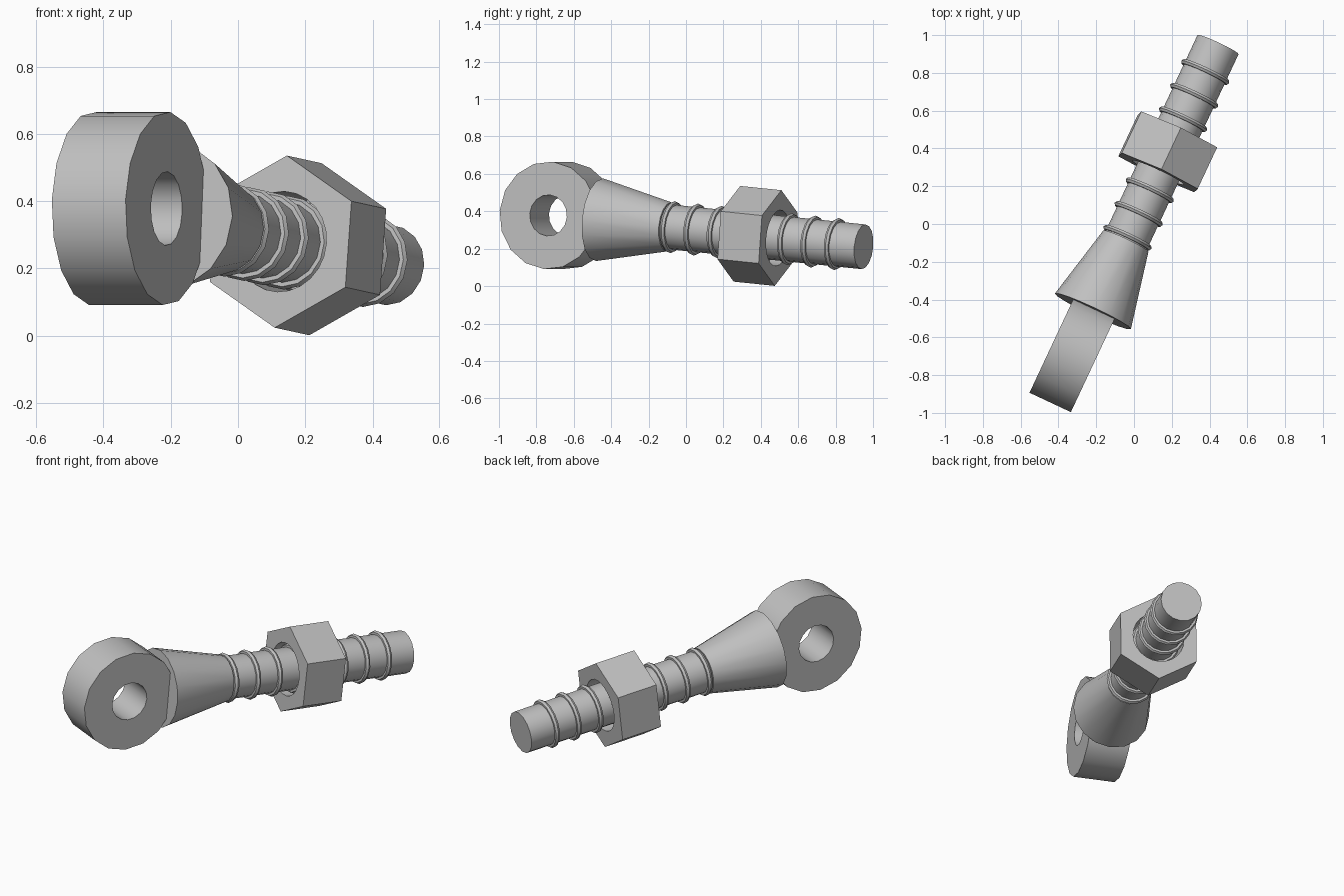
import bpy, bmesh, math
from mathutils import Matrix, Vector

cube = bpy.data.objects.get("Cube")
if cube:
    bpy.data.objects.remove(cube, do_unlink=True)

steel = bpy.data.materials.new("plain_grey_steel")
steel.use_nodes = True
GREY = (0.53, 0.53, 0.53, 1)
steel.diffuse_color = GREY
steel.node_tree.nodes["Principled BSDF"].inputs["Base Color"].default_value = GREY

# Bolt frame: origin in the eye, local Z along the shank, local X across the eye
EYE_CENTRE = Vector((-0.322, -0.685, 0.378))
SHANK_END = Vector((0.445, 0.95, 0.21))
axis = (SHANK_END - EYE_CENTRE).normalized()
side = Vector((axis.y, -axis.x, 0)).normalized()
down = axis.cross(side)
FRAME = Matrix.Translation(EYE_CENTRE) @ Matrix((side, down, axis)).transposed().to_4x4()
LENGTH = (SHANK_END - EYE_CENTRE).length


def lathe(name, profile, sides=16, closed=False, turn=Matrix.Identity(4)):
    """Spin (radius, z) points about Z; a radius may be a function of angle."""
    bm = bmesh.new()
    rings = []
    for radius, z in profile:
        ring = []
        for i in range(sides):
            a = math.tau * i / sides
            r = radius(a) if callable(radius) else radius
            ring.append(bm.verts.new((r * math.cos(a), r * math.sin(a), z)))
        rings.append(ring)
    pairs = list(zip(rings, rings[1:]))
    if closed:
        pairs.append((rings[-1], rings[0]))
    else:
        bm.faces.new(rings[0])
        bm.faces.new(rings[-1])
    for low, high in pairs:
        for i in range(sides):
            j = (i + 1) % sides
            bm.faces.new((low[i], low[j], high[j], high[i]))
    bmesh.ops.recalc_face_normals(bm, faces=bm.faces)
    mesh = bpy.data.meshes.new(name)
    bm.to_mesh(mesh)
    bm.free()
    mesh.materials.append(steel)
    obj = bpy.data.objects.new(name, mesh)
    bpy.context.collection.objects.link(obj)
    obj.matrix_world = FRAME @ turn
    bpy.ops.object.select_all(action='DESELECT')
    obj.select_set(True)
    bpy.context.view_layer.objects.active = obj
    bpy.ops.object.shade_smooth_by_angle(angle=math.radians(30))
    return obj


def tube(outer, inner, start, end):
    return [(outer, start), (outer, end), (inner, end), (inner, start)]


def hexagon(a):
    """Radius of a hexagon with corners at multiples of 60 degrees."""
    sector = math.pi / 3
    return 0.257 * math.cos(sector / 2) / math.cos(a % sector - sector / 2)


# Eye with its cross hole
lathe("eye_ring", tube(0.288, 0.11, -0.121, 0.121), closed=True,
      turn=Matrix.Rotation(math.pi / 2, 4, 'Y'))

# Tapered neck and round shank
lathe("tapered_neck", [(0.222, 0.247), (0.132, 0.66)])
lathe("shank", [(0.12, 0.5), (0.12, LENGTH)])

# Raised thread bands along the shank
for k in range(8):
    z = 0.68 + 0.139 * k
    section = [(0.125 + 0.015 * math.cos(t), z + 0.015 * math.sin(t))
               for t in (math.tau * i / 6 for i in range(6))]
    lathe(f"thread_band_{k + 1}", section, closed=True)

# Loose hexagonal nut, corner upwards
lathe("hex_nut", tube(hexagon, 0.15, 1.062, 1.306), sides=24, closed=True,
      turn=Matrix.Rotation(math.radians(32), 4, 'Z'))
